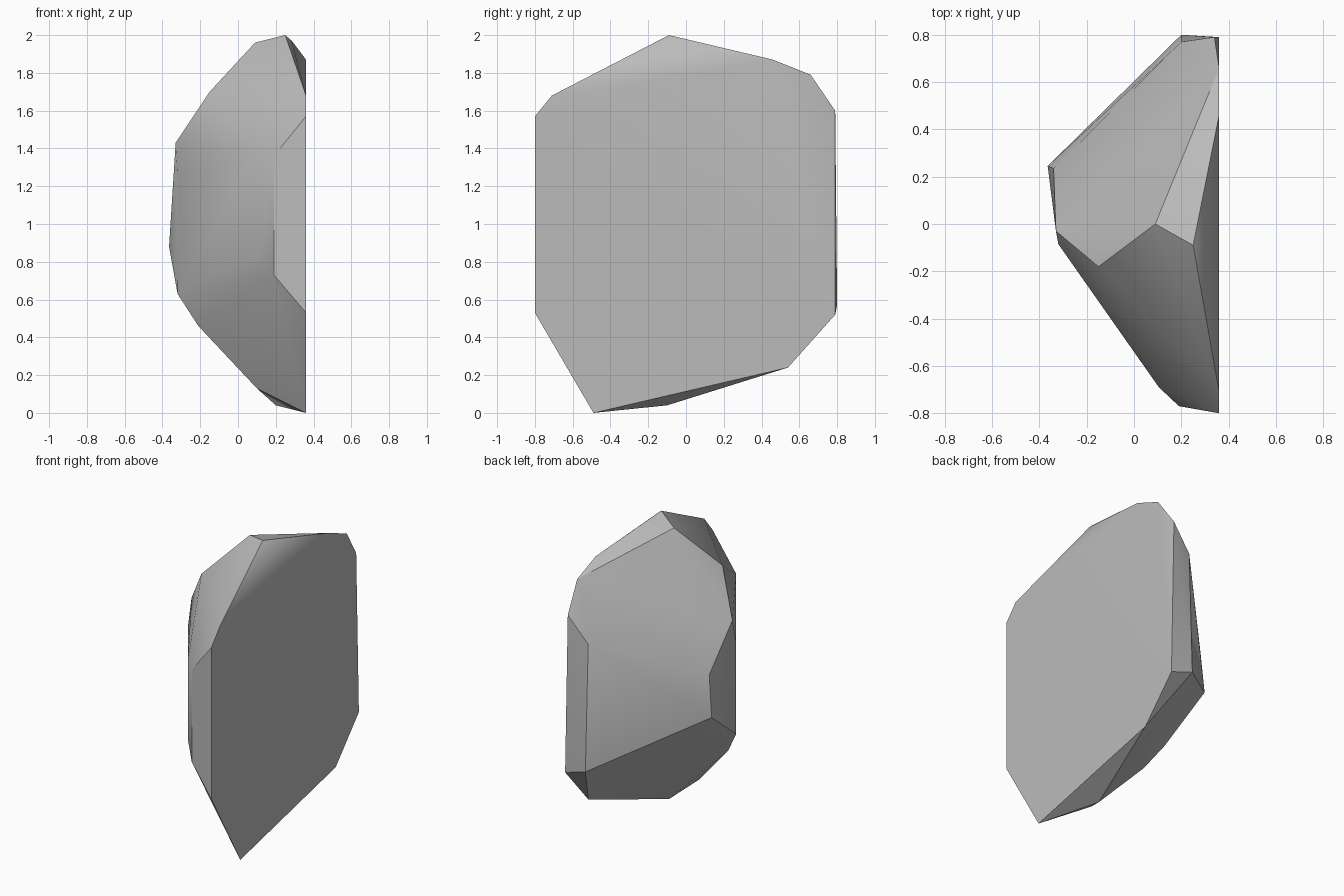
import bpy
import bmesh
import math

# Remove the default cube
default_cube = bpy.data.objects.get("Cube")
if default_cube:
    bpy.data.objects.remove(default_cube, do_unlink=True)


def flat_material(name, shade):
    material = bpy.data.materials.new(name)
    colour = (shade, shade, shade, 1.0)
    material.diffuse_color = colour
    material.use_nodes = True
    material.node_tree.nodes["Principled BSDF"].inputs["Base Color"].default_value = colour
    return material


def convex_stone(name, corners, material, sharp_angle):
    """Wrap a convex faceted skin around the given corners."""
    mesh = bpy.data.meshes.new(name)
    bm = bmesh.new()
    for corner in corners:
        bm.verts.new(corner)
    hull = bmesh.ops.convex_hull(bm, input=bm.verts[:])
    loose = [v for v in bm.verts if not v.link_faces]
    bmesh.ops.delete(bm, geom=loose, context="VERTS")
    bmesh.ops.dissolve_limit(bm, angle_limit=math.radians(1),
                             verts=bm.verts[:], edges=bm.edges[:])
    bmesh.ops.recalc_face_normals(bm, faces=bm.faces[:])
    bm.to_mesh(mesh)
    bm.free()
    mesh.materials.append(material)
    stone = bpy.data.objects.new(name, mesh)
    bpy.context.scene.collection.objects.link(stone)
    bpy.ops.object.select_all(action="DESELECT")
    stone.select_set(True)
    bpy.context.view_layer.objects.active = stone
    bpy.ops.object.shade_smooth_by_angle(angle=math.radians(sharp_angle))
    return stone


# Flat cleaved side: outline in y and z
cleaved_x = 0.36
cleaved_outline = [(-0.8, 1.57), (-0.71, 1.68), (0.46, 1.87), (0.66, 1.79),
                   (0.79, 0.52), (0.54, 0.24), (-0.49, 0), (-0.8, 0.53)]
cleaved_side = [(cleaved_x, y, z) for y, z in cleaved_outline]

# Peak and upper shoulders
crown = [(0.25, -0.09, 2), (0.285, -0.09, 1.97), (0.09, 0, 1.96),
         (-0.15, -0.18, 1.7), (-0.33, -0.03, 1.43), (0.34, 0.79, 1.6)]

# Upright ridges around the rough side: x, y, low z, high z
ridges = [(0.19, -0.77, 0.73, 1.36), (0.105, -0.69, 0.83, 1.38),
          (-0.32, -0.085, 0.63, 1.25)]
flank = [(x, y, z) for x, y, low, high in ridges for z in (low, high)]

# Rough back corners
back = [(0.2, 0.77, 1.43), (0.2, 0.8, 0.57),
        (-0.34, 0.235, 1.16), (-0.365, 0.245, 0.88)]

# Tapered underside
underside = [(0.2, -0.1, 0.04), (0.1, -0.29, 0.13), (-0.21, -0.155, 0.46)]

stone_grey = flat_material("stone_grey", 0.5)
convex_stone("rock", cleaved_side + crown + flank + back + underside,
             stone_grey, 30)
